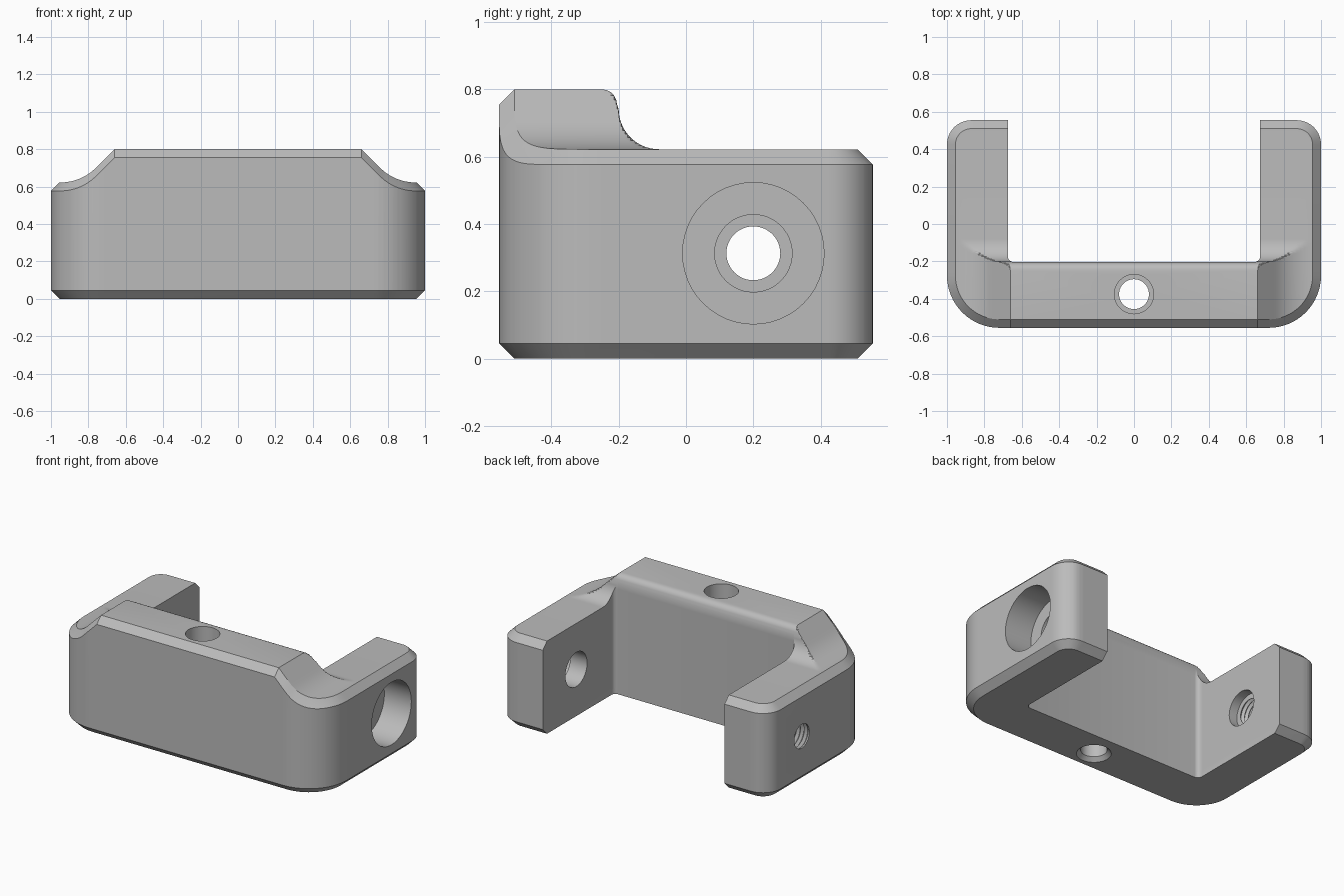
import bpy, bmesh, math
from mathutils import Vector

cube = bpy.data.objects.get("Cube")
if cube:
    bpy.data.objects.remove(cube, do_unlink=True)

TOP, LOW, CH = 0.80, 0.622, 0.045      # wall height, arm height, chamfer
HALF_Y, ARM_X, WALL_Y = 0.555, 0.675, -0.203


def arc(cx, cy, r, a0, a1, n):
    steps = [math.radians(a0 + (a1 - a0) * i / n) for i in range(n + 1)]
    return [(cx + r * math.cos(a), cy + r * math.sin(a)) for a in steps]


def mirrored(pts):
    return [(-x, y) for x, y in reversed(pts)]


def outline(inset):
    """U-shaped plan, inset on its outer sides only."""
    back = arc(0.87, HALF_Y - 0.13, 0.13 - inset, 90, 0, 10)
    front = arc(0.72, 0.28 - HALF_Y, 0.28 - inset, 0, -90, 16)
    outer = [(ARM_X, HALF_Y - inset)] + back + front
    corner = arc(ARM_X - 0.03, WALL_Y + 0.03, 0.03, -90, 0, 5)
    return outer + mirrored(outer) + mirrored(corner) + corner


# Height along y: rounded top edge, then a concave sweep onto the arms
fall = arc(-0.25, TOP - 0.045, 0.045, 90, 0, 5) + arc(-0.08, LOW + 0.12, 0.12, 180, 270, 14)


def slope_x(z):
    """Distance from the middle at which the end slope has height z."""
    r = 0.27
    if z > LOW + r * (1 - math.sqrt(0.5)):
        return 0.66 + TOP - z
    return 0.95 - math.sqrt(max(0, r * r - (r - z + LOW) ** 2))


slope = [(slope_x(z), z) for y, z in fall]


def height(pts, t):
    if t <= pts[0][0]:
        return pts[0][1]
    for (a, za), (b, zb) in zip(pts, pts[1:]):
        if t <= b:
            return za + (zb - za) * (t - a) / (b - a)
    return pts[-1][1]


def finish(name, bm):
    bmesh.ops.recalc_face_normals(bm, faces=bm.faces)
    mesh = bpy.data.meshes.new(name)
    bm.to_mesh(mesh)
    bm.free()
    obj = bpy.data.objects.new(name, mesh)
    bpy.context.collection.objects.link(obj)
    return obj


def loft(bm, rings):
    rings = [[bm.verts.new(p) for p in ring] for ring in rings]
    n = len(rings[0])
    for a, b in zip(rings, rings[1:]):
        for i in range(n):
            j = (i + 1) % n
            bm.faces.new((a[i], a[j], b[j], b[i]))
    bm.faces.new(rings[0])
    bm.faces.new(rings[-1])


# Bracket body: chamfered U prism, sliced and lowered to the top profile
bm = bmesh.new()
levels = [(CH, 0), (0, CH), (0, TOP - CH), (CH, TOP)]
loft(bm, [[(x, y, z) for x, y in outline(i)] for i, z in levels])
cuts = [((s * x, 0, 0), (1, 0, 0)) for x, z in slope for s in (1, -1)]
cuts += [((0, y, 0), (0, 1, 0)) for y, z in fall]
for co, no in cuts:
    faces = [f for f in bm.faces if max(v.co.z for v in f.verts) > 0.5]
    edges = {e for f in faces for e in f.edges}
    verts = {v for f in faces for v in f.verts}
    bmesh.ops.bisect_plane(bm, geom=faces + list(edges) + list(verts), dist=1e-5,
                           plane_co=Vector(co), plane_no=Vector(no))
for v in bm.verts:
    if v.co.z > 0.5:
        v.co.z -= TOP - min(height(slope, abs(v.co.x)), height(fall, v.co.y))
bmesh.ops.triangulate(bm, faces=[f for f in bm.faces if max(v.co.z for v in f.verts) > 0.5],
                      quad_method='SHORT_EDGE')
body = finish("bracket_body", bm)


def drill(name, profile, axis, centre, n=48):
    """Cut a turned profile of (position, radius) points along an axis."""
    bm = bmesh.new()
    rings = []
    for t, r in profile:
        circle = arc(centre[0], centre[1], r, 0, 360, n)[:-1]
        rings.append([(t, a, b) if axis == 'x' else (a, b, t) for a, b in circle])
    loft(bm, rings)
    cutter = finish(name, bm)
    cutter.hide_render = True
    mod = body.modifiers.new(name, 'BOOLEAN')
    mod.operation, mod.solver, mod.object = 'DIFFERENCE', 'EXACT', cutter
    bpy.context.view_layer.objects.active = body
    bpy.ops.object.modifier_apply(modifier=mod.name)
    bpy.data.objects.remove(cutter, do_unlink=True)


bolt = (0.2, 0.313)
# Counterbored bolt hole in the left arm
drill("bolt_hole", [(0.6, 0.115), (0.8, 0.115), (0.8, 0.21), (1.1, 0.21)], 'x', bolt)
# Threaded hole in the right arm, with a clearance step on the inside
thread = [(-1.1, 0.08)]
for i in range(9):
    t = -0.99 + 0.028 * i
    thread += [(t, 0.08), (t + 0.014, 0.096)]
thread += [(-0.735, 0.08), (-0.735, 0.115), (-0.6, 0.115)]
drill("threaded_hole", thread, 'x', bolt)
# Stepped vertical hole through the front wall
drill("wall_hole", [(-0.025, 0.13), (0.025, 0.08), (0.3, 0.08), (0.3, 0.105), (0.9, 0.105)],
      'z', (0, -0.375))

# Single grey finish
grey = bpy.data.materials.new("plain grey")
grey.use_nodes = True
colour = (0.5, 0.5, 0.5, 1)
grey.diffuse_color = colour
grey.node_tree.nodes["Principled BSDF"].inputs["Base Color"].default_value = colour
body.data.materials.clear()
body.data.materials.append(grey)
for p in body.data.polygons:
    p.material_index = 0

bpy.ops.object.select_all(action='DESELECT')
body.select_set(True)
bpy.context.view_layer.objects.active = body
bpy.ops.object.shade_smooth_by_angle(angle=math.radians(28))
